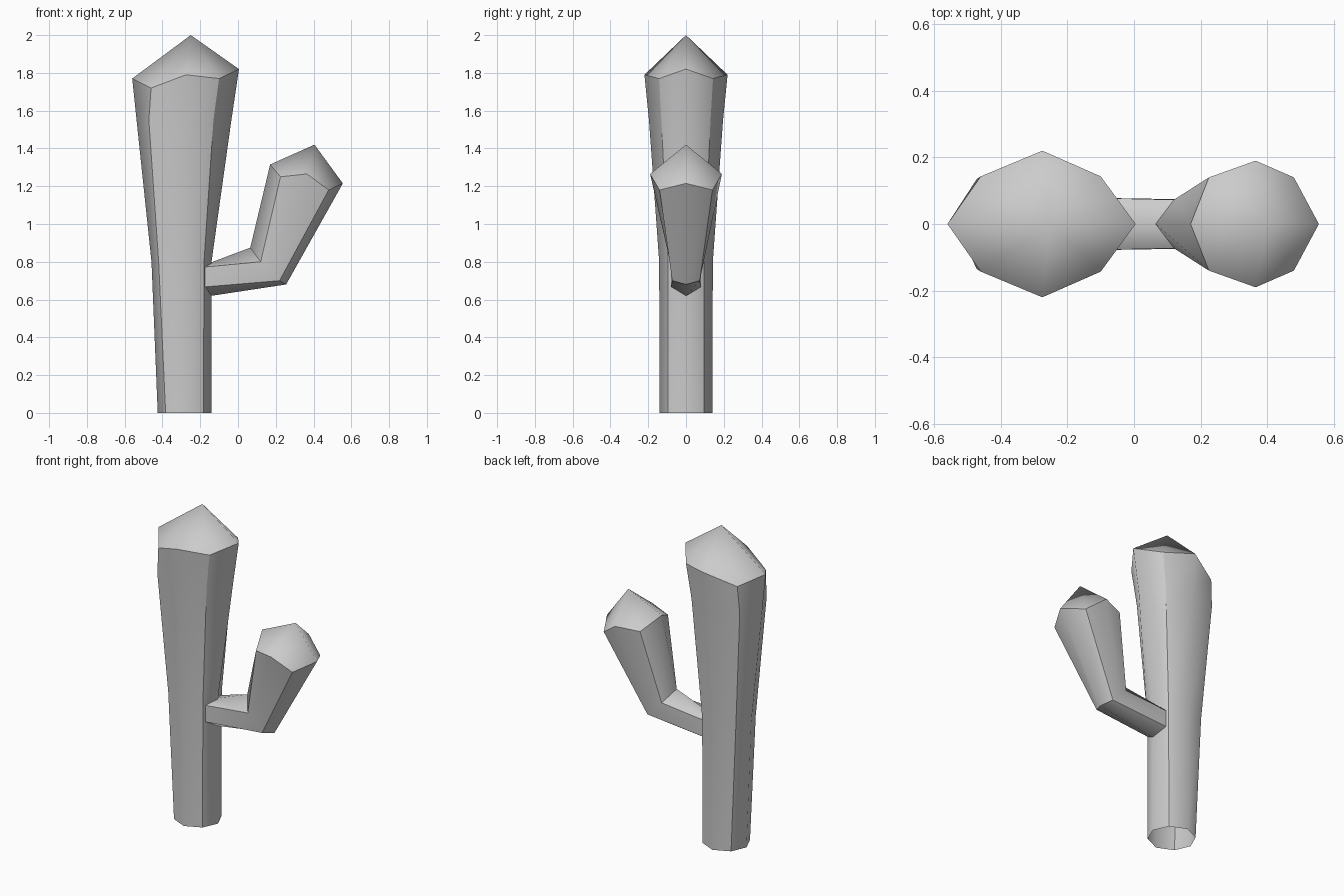
import bpy, bmesh

cube = bpy.data.objects.get("Cube")
if cube:
    bpy.data.objects.remove(cube, do_unlink=True)

# Single plain grey material
grey = bpy.data.materials.new("plain grey")
grey.use_nodes = True
colour = (0.6, 0.6, 0.6, 1)
grey.diffuse_color = colour
grey.node_tree.nodes["Principled BSDF"].inputs["Base Color"].default_value = colour


def full_ring(half):
    """Mirror a five-point half outline across y = 0 into eight points."""
    front = [(x, -y, z) for x, y, z in half]
    back = [(x, y, z) for x, y, z in half[3:0:-1]]
    return front + back


def loft(name, halves, tip, crease_rings):
    """Skin a stack of rings, close it with a pointed cap, leave the base open."""
    bm = bmesh.new()
    rings = [[bm.verts.new(p) for p in full_ring(h)] for h in halves]
    apex = bm.verts.new(tip)
    count = len(rings[0])
    for low, high in zip(rings, rings[1:]):
        for i in range(count):
            j = (i + 1) % count
            bm.faces.new((low[i], low[j], high[j], high[i]))
    for i in range(count):
        bm.faces.new((rings[-1][i], rings[-1][(i + 1) % count], apex))
    bmesh.ops.recalc_face_normals(bm, faces=bm.faces)
    for face in bm.faces:
        face.smooth = True
    # Creases run up the diagonal ribs and around chosen rings
    for low, high in zip(rings, rings[1:]):
        for i in range(1, count, 2):
            bm.edges.get((low[i], high[i])).smooth = False
    for r, sides in crease_rings.items():
        for i in sides:
            bm.edges.get((rings[r][i], rings[r][(i + 1) % count])).smooth = False
    mesh = bpy.data.meshes.new(name)
    bm.to_mesh(mesh)
    bm.free()
    mesh.materials.append(grey)
    obj = bpy.data.objects.new(name, mesh)
    bpy.context.collection.objects.link(obj)
    return obj


def level(z, xs, ys):
    return [(x, y, z) for x, y in zip(xs, ys)]


# Trunk: nearly straight below, flaring to a wide uneven rim
trunk = [
    level(0, (-.425, -.383, -.283, -.183, -.14), (0, .095, .14, .095, 0)),
    level(.8, (-.458, -.42, -.29, -.18, -.14), (0, .1, .142, .095, 0)),
    level(1.55, (-.537, -.472, -.28, -.13, -.035), (0, .135, .196, .13, 0)),
    [(-.56, 0, 1.77), (-.46, .143, 1.72), (-.275, .22, 1.79),
     (-.10, .143, 1.77), (.005, 0, 1.82)],
]
loft("trunk", trunk, (-.25, 0, 2.0), {3: range(8)})

# Arm: six-sided stem that bends upward into an eight-sided bulb
arm = [
    [(-.16, 0, .79), (-.2, .08, .77), (-.2, .08, .717),
     (-.2, .08, .665), (-.16, 0, .617)],
    [(.065, 0, .875), (.12, .073, .80), (.17, .073, .75),
     (.22, .073, .70), (.255, 0, .68)],
    [(.17, 0, 1.315), (.225, .14, 1.25), (.365, .19, 1.265),
     (.48, .14, 1.18), (.555, 0, 1.215)],
]
loft("side_arm", arm, (.405, 0, 1.42), {1: (0, 3, 4, 7), 2: range(8)})
